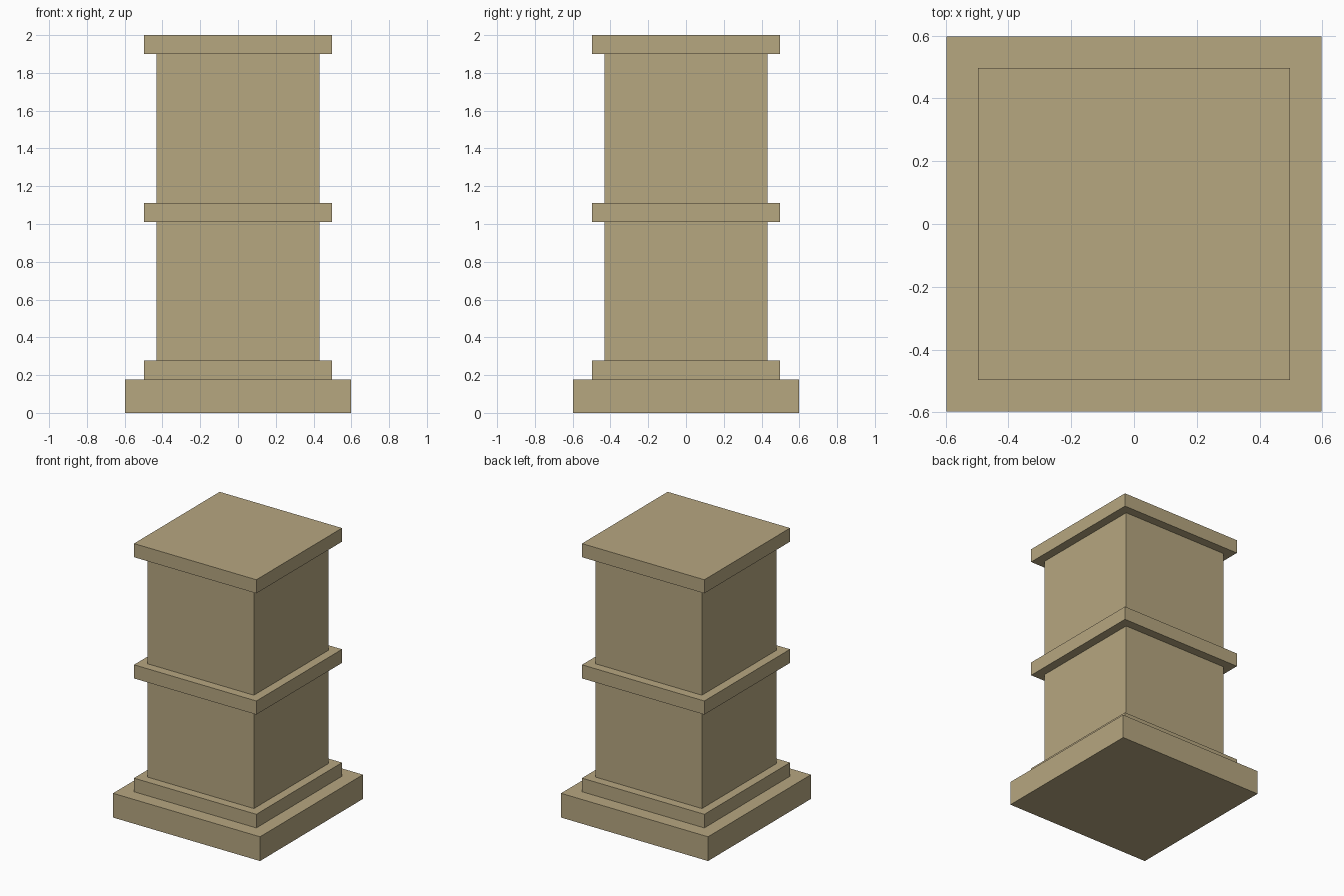
import bpy

if "Cube" in bpy.data.objects:
    bpy.data.objects.remove(bpy.data.objects["Cube"])

# One flat stone colour
stone = bpy.data.materials.new("tan_stone")
stone.diffuse_color = (0.47, 0.385, 0.217, 1.0)
stone.use_nodes = True
stone.node_tree.nodes["Principled BSDF"].inputs["Base Color"].default_value = stone.diffuse_color


def slab(name, half, z0, z1):
    """Square block centred on the z axis between two heights."""
    bpy.ops.mesh.primitive_cube_add(size=1, location=(0, 0, (z0 + z1) / 2))
    ob = bpy.context.object
    ob.name = name
    ob.scale = (2 * half, 2 * half, z1 - z0)
    bpy.ops.object.transform_apply(location=True, rotation=False, scale=True)
    ob.data.materials.append(stone)


# Pillar stacked from the ground up: name, half width, bottom, top
for part in [
    ("plinth", 0.597, 0.0, 0.178),
    ("base_moulding", 0.497, 0.178, 0.278),
    ("lower_shaft", 0.432, 0.278, 1.01),
    ("middle_band", 0.497, 1.01, 1.11),
    ("upper_shaft", 0.432, 1.11, 1.90),
    ("cap", 0.497, 1.90, 2.0),
]:
    slab(*part)
